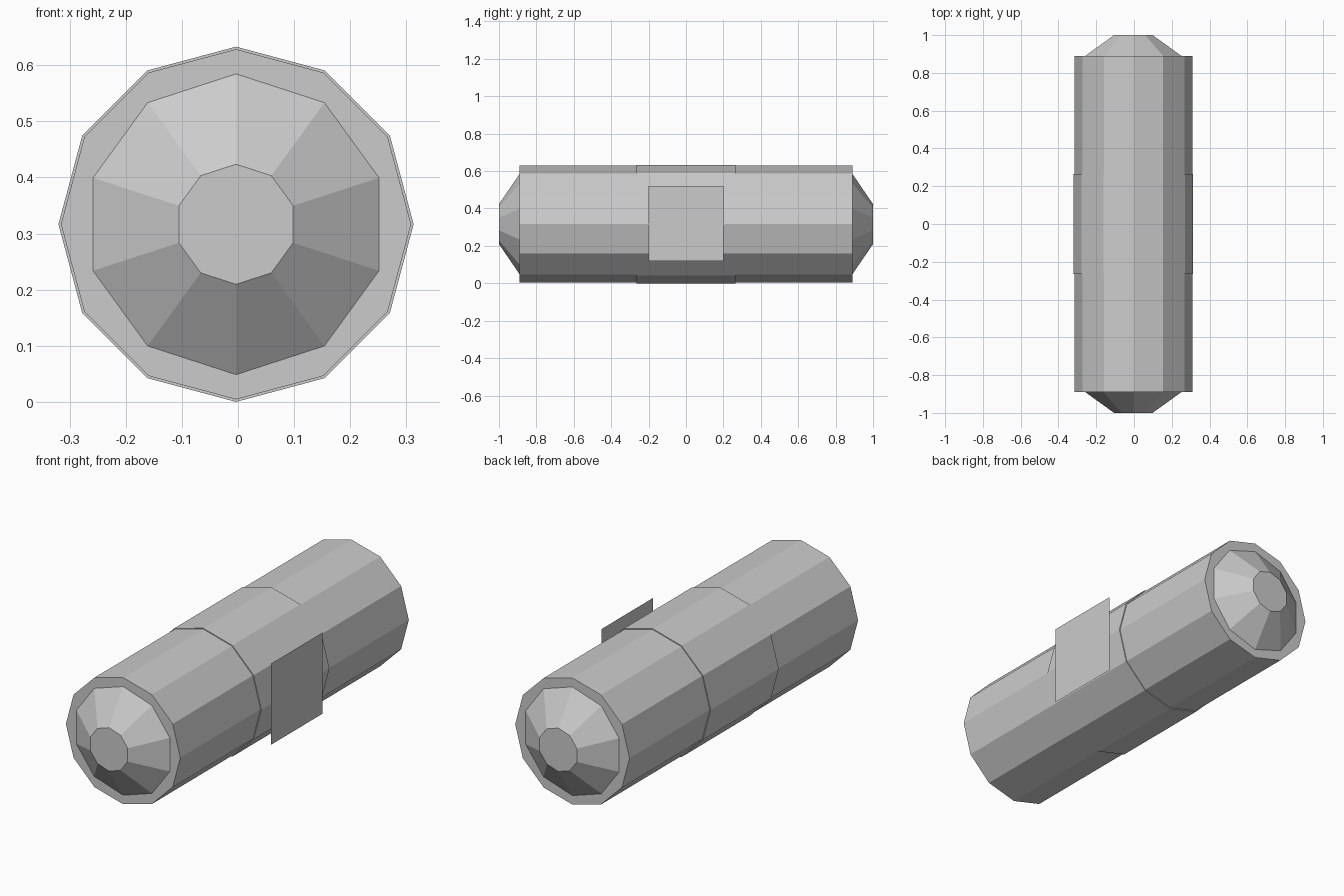
import bpy
import bmesh
from math import cos, sin, pi

if "Cube" in bpy.data.objects:
    bpy.data.objects.remove(bpy.data.objects["Cube"])

CX, CZ = -0.0035, 0.3165  # axis of the capsule


def lathe(name, sides, profile):
    """Closed solid around the y axis from (y, radius) rings, a vertex at the top."""
    bm = bmesh.new()
    rings = [[bm.verts.new((CX + r * sin(2 * pi * i / sides), y,
                            CZ + r * cos(2 * pi * i / sides)))
              for i in range(sides)] for y, r in profile]
    for a, b in zip(rings, rings[1:]):
        for i in range(sides):
            j = (i + 1) % sides
            bm.faces.new((a[i], a[j], b[j], b[i]))
    bm.faces.new(rings[0])
    bm.faces.new(rings[-1])
    bmesh.ops.recalc_face_normals(bm, faces=bm.faces)
    return finish(name, bm)


def finish(name, bm):
    mesh = bpy.data.meshes.new(name)
    bm.to_mesh(mesh)
    bm.free()
    obj = bpy.data.objects.new(name, mesh)
    bpy.context.collection.objects.link(obj)
    return obj


# Main twelve-sided body and the slightly wider middle band
lathe("body", 12, [(-0.89, 0.312), (0.89, 0.312)])
lathe("middle_band", 12, [(-0.265, 0.3165), (0.265, 0.3165)])

# Ten-sided tapered caps at both ends
for side, label in ((-1, "front"), (1, "back")):
    lathe(label + "_cap", 10, [(side * 0.89, 0.268), (side * 1.0, 0.107)])

# Flat label panel on the right side
bm = bmesh.new()
bm.faces.new([bm.verts.new((0.32, y, z)) for y, z in
              ((-0.2, 0.12), (0.2, 0.12), (0.2, 0.52), (-0.2, 0.52))])
finish("side_panel", bm)
